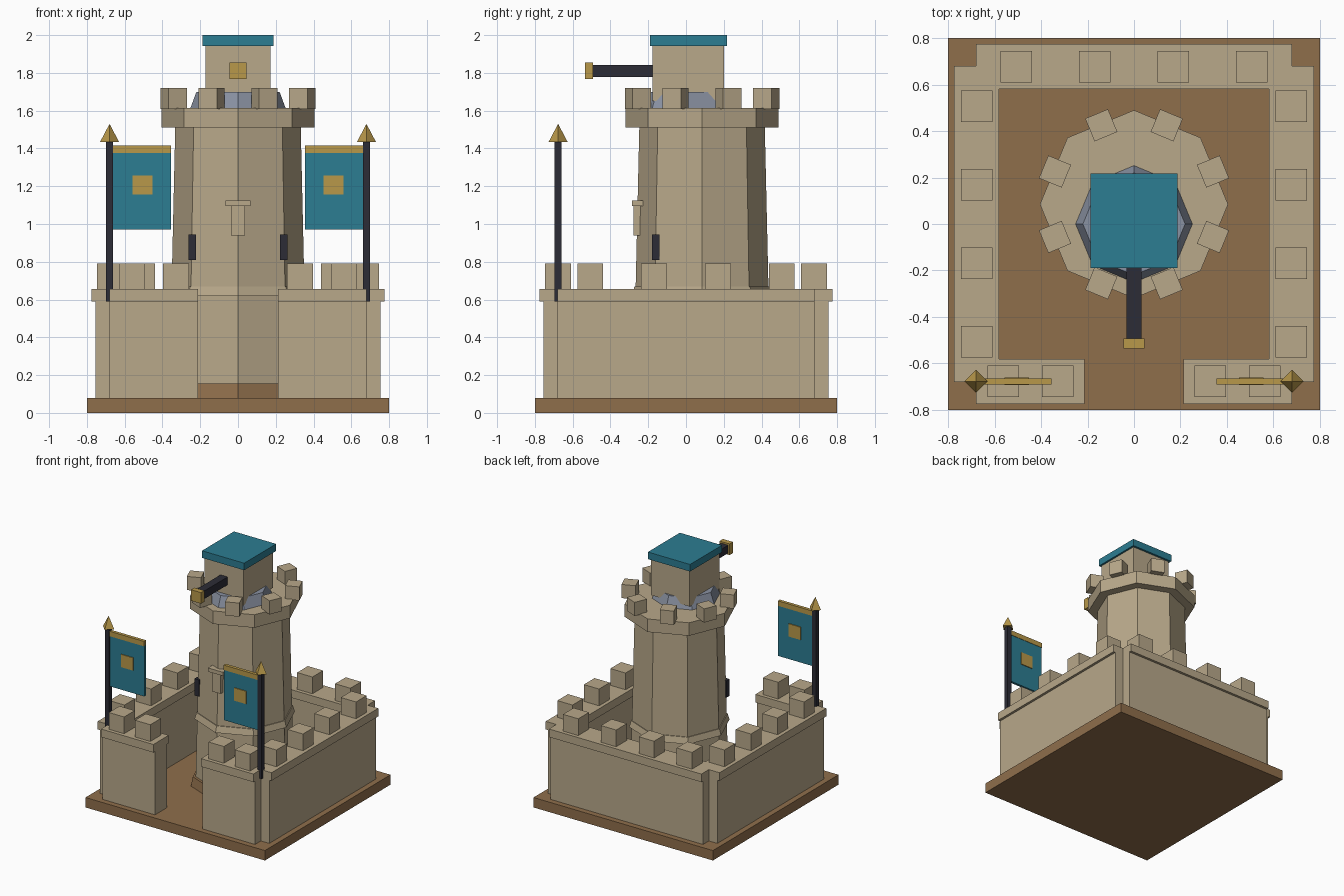
import bpy
from math import pi, cos, sin

if "Cube" in bpy.data.objects:
    bpy.data.objects.remove(bpy.data.objects["Cube"], do_unlink=True)


def material(name, r, g, b):
    """Flat colour from 0-255 sRGB values, stored linear."""
    def linear(c):
        c /= 255
        return c / 12.92 if c < 0.04 else ((c + 0.055) / 1.055) ** 2.4
    colour = (linear(r), linear(g), linear(b), 1)
    mat = bpy.data.materials.new(name)
    mat.use_nodes = True
    mat.diffuse_color = colour
    mat.node_tree.nodes["Principled BSDF"].inputs["Base Color"].default_value = colour
    return mat


stone = material("sandstone", 184, 168, 138)
earth = material("brown_earth", 143, 110, 75)
teal = material("teal_cloth", 44, 125, 146)
gold = material("gold", 184, 152, 74)
iron = material("dark_iron", 44, 44, 54)
slate = material("blue_grey_slate", 138, 146, 162)


def box(name, mat, x, y, z, turn=0):
    """Box from (low, high) ranges; turn rotates it about its own centre."""
    spans = (x, y, z)
    centre = [(a + b) / 2 for a, b in spans]
    bpy.ops.mesh.primitive_cube_add(size=1, location=centre, rotation=(0, 0, turn))
    obj = bpy.context.object
    obj.scale = [b - a for a, b in spans]
    obj.name = name
    obj.data.materials.append(mat)
    return obj


def prism(name, mat, sides, r_low, r_high, z_low, z_high, x=0, y=0):
    """Tapered prism with a corner on each axis."""
    bpy.ops.mesh.primitive_cone_add(vertices=sides, radius1=r_low, radius2=r_high,
                                    depth=z_high - z_low,
                                    location=(x, y, (z_low + z_high) / 2))
    obj = bpy.context.object
    obj.name = name
    obj.data.materials.append(mat)
    return obj


def around(c, half):
    return (c - half, c + half)


def mirrored(span, side):
    return tuple(sorted(v * side for v in span))


# Ground slab
box("ground_slab", earth, (-0.8, 0.8), (-0.8, 0.8), (0, 0.08))

# Curtain walls, with overhanging caps and merlons
BODY, CAP, TOP = (0.6, 0.755), (0.58, 0.775), (0.655, 0.79)
WALL_Z, CAP_Z = (0.04, 0.6), (0.59, 0.655)
LONG = (-0.68, 0.68)
MERLON = 0.068
spacing = (-0.507, -0.169, 0.169, 0.507)

box("back_wall", stone, LONG, BODY, WALL_Z)
box("back_wall_cap", stone, LONG, CAP, CAP_Z)
for c in spacing:
    box("back_merlon", stone, around(c, MERLON), around(0.6775, MERLON), TOP)

for side, label in ((1, "left"), (-1, "right")):
    box(label + "_wall", stone, mirrored(BODY, side), LONG, WALL_Z)
    box(label + "_wall_cap", stone, mirrored(CAP, side), LONG, CAP_Z)
    for c in spacing:
        box(label + "_merlon", stone, around(0.6775 * side, MERLON), around(c, MERLON), TOP)

    # Front wall halves beside the gateway
    half = mirrored((0.212, 0.68), side)
    box(label + "_front_wall", stone, half, mirrored(BODY, -1), WALL_Z)
    box(label + "_front_wall_cap", stone, half, mirrored(CAP, -1), CAP_Z)
    for c in (0.328, 0.562):
        box(label + "_front_merlon", stone, around(c * side, MERLON),
            around(-0.6775, MERLON), TOP)

    # Banner on a pole
    px, py = 0.68 * side, -0.677
    cloth = mirrored((0.355, 0.665), side)
    box(label + "_flag_pole", iron, around(px, 0.018), around(py, 0.018), (0.59, 1.44))
    prism(label + "_pole_finial", gold, 4, 0.05, 0, 1.435, 1.53, px, py)
    box(label + "_banner", teal, cloth, around(py, 0.01), (0.97, 1.38))
    box(label + "_banner_bar", gold, cloth, around(py, 0.013), (1.375, 1.415))
    box(label + "_banner_emblem", gold, around(0.505 * side, 0.053),
        around(py, 0.017), (1.155, 1.258))

    # Arrow slit on the tower corner
    box(label + "_arrow_slit", iron, around(0.243 * side, 0.02),
        around(-0.16, 0.02), (0.81, 0.945))

# Eight-sided tower
TY = 0.085
prism("tower_plinth", earth, 8, 0.4, 0.385, 0.07, 0.155, y=TY)
prism("tower_shaft", stone, 8, 0.365, 0.332, 0.08, 1.52, y=TY)
prism("tower_band", stone, 8, 0.372, 0.358, 0.62, 0.67, y=TY)
prism("tower_platform", stone, 8, 0.405, 0.405, 1.51, 1.615, y=TY)
for i in range(8):
    a = pi / 8 + i * pi / 4
    box("tower_merlon", stone, around(0.368 * cos(a), 0.053),
        around(TY + 0.368 * sin(a), 0.053), (1.61, 1.72), a)

# Niche above the gateway
box("niche_panel", stone, around(0, 0.038), (-0.277, -0.22), (0.94, 1.1))
box("niche_lintel", stone, around(0, 0.067), (-0.287, -0.22), (1.095, 1.125))

# Turret with its roof and barrel
prism("turret_collar", slate, 8, 0.255, 0.22, 1.605, 1.7)
box("turret", stone, around(0, 0.173), (-0.177, 0.2), (1.65, 1.95))
box("turret_roof", teal, around(0, 0.188), (-0.19, 0.217), (1.943, 2.0))
box("barrel", iron, around(0, 0.032), (-0.5, -0.17), (1.779, 1.843))
box("barrel_muzzle", gold, around(0, 0.045), (-0.535, -0.492), (1.767, 1.856))
